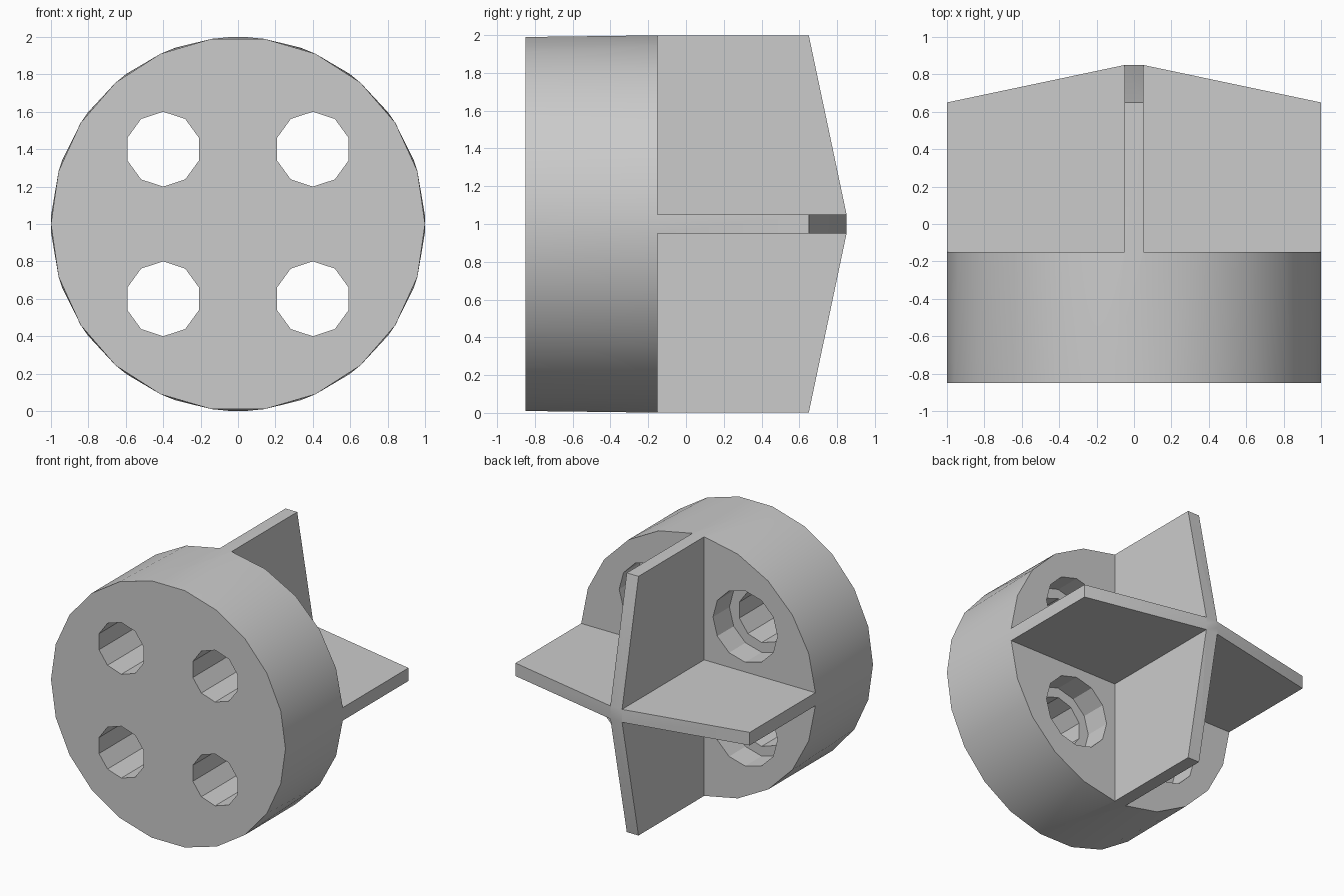
import bpy, bmesh
from math import cos, sin, pi, radians, asin
from mathutils import Matrix, Vector

if "Cube" in bpy.data.objects:
    bpy.data.objects.remove(bpy.data.objects["Cube"])

FRONT, SEAT, SHOULDER, TIP = -0.85, -0.15, 0.65, 0.85
HALF = 0.05                      # half thickness of the fins
CENTRE = Vector((0, 0, 1))

grey = bpy.data.materials.new("light_grey")
grey.use_nodes = True
colour = (0.6, 0.6, 0.6, 1)
grey.diffuse_color = colour
grey.node_tree.nodes["Principled BSDF"].inputs["Base Color"].default_value = colour


def make_object(name, bm):
    bmesh.ops.recalc_face_normals(bm, faces=bm.faces)
    mesh = bpy.data.meshes.new(name)
    bm.to_mesh(mesh)
    bm.free()
    mesh.materials.append(grey)
    obj = bpy.data.objects.new(name, mesh)
    bpy.context.collection.objects.link(obj)
    return obj


def combine(target, tool, operation):
    mod = target.modifiers.new("combine", "BOOLEAN")
    mod.operation, mod.solver, mod.object = operation, "EXACT", tool
    bpy.context.view_layer.objects.active = target
    bpy.ops.object.modifier_apply(modifier=mod.name)
    bpy.data.objects.remove(tool)


def ring_point(angle, y):
    return CENTRE + Vector((cos(angle), y, sin(angle)))


def drum():
    # Round front rim, and a back rim whose corners meet the fin edges
    bm = bmesh.new()
    for i in range(22):
        bm.verts.new(ring_point(2 * pi * i / 22, FRONT))
    edge = asin(HALF)
    step = (pi / 2 - 2 * edge) / 5
    for quarter in range(4):
        for i in range(6):
            bm.verts.new(ring_point(quarter * pi / 2 + edge + i * step, SEAT))
    bmesh.ops.convex_hull(bm, input=bm.verts)
    bmesh.ops.dissolve_limit(bm, angle_limit=radians(0.05),
                             verts=bm.verts, edges=bm.edges)
    return make_object("drum_with_fins", bm)


def fin_plate(name, turn):
    # Tapered plate, rooted slightly inside the drum
    reach = cos(asin(HALF))
    half_profile = [(0.9, SEAT - 0.1), (reach, SEAT), (reach, SHOULDER), (HALF, TIP)]
    profile = half_profile + [(-x, y) for x, y in reversed(half_profile)]
    bm = bmesh.new()
    face = bm.faces.new([bm.verts.new((x, y, -HALF)) for x, y in profile])
    extruded = bmesh.ops.extrude_face_region(bm, geom=[face])["geom"]
    top = [v for v in extruded if isinstance(v, bmesh.types.BMVert)]
    bmesh.ops.translate(bm, verts=top, vec=(0, 0, 2 * HALF))
    bmesh.ops.transform(bm, verts=bm.verts,
                        matrix=Matrix.Translation(CENTRE) @ Matrix.Rotation(turn, 4, "Y"))
    return make_object(name, bm)


def hole_cutters(name, radius, sides, y0, y1):
    # Four polygonal plugs, one per quadrant, with corners on the x axis
    bm = bmesh.new()
    for sx in (-1, 1):
        for sz in (-1, 1):
            place = Matrix.Translation((0.4 * sx, (y0 + y1) / 2, 1 + 0.4 * sz))
            bmesh.ops.create_cone(bm, cap_ends=True, segments=sides, radius1=radius,
                                  radius2=radius, depth=y1 - y0,
                                  matrix=place @ Matrix.Rotation(pi / 2, 4, "X")
                                  @ Matrix.Rotation(pi / 2, 4, "Z"))
            if sides == 10:
                bmesh.ops.rotate(bm, verts=bm.verts[-2 * sides:], cent=place.translation,
                                 matrix=Matrix.Rotation(pi / 2, 3, "Y"))
    obj = make_object(name, bm)
    obj.hide_render = True
    return obj


body = drum()
fins = fin_plate("level_fin", 0)
combine(fins, fin_plate("upright_fin", pi / 2), "UNION")
combine(body, fins, "UNION")

# Through holes, widened at the back
combine(body, hole_cutters("through_holes", 0.2, 10, FRONT - 0.1, SEAT + 0.1), "DIFFERENCE")
combine(body, hole_cutters("counterbores", 0.275, 12, SEAT - 0.2, SEAT + 0.1), "DIFFERENCE")

bpy.ops.object.select_all(action="DESELECT")
body.select_set(True)
bpy.context.view_layer.objects.active = body
bpy.ops.object.shade_smooth_by_angle(angle=radians(28))
